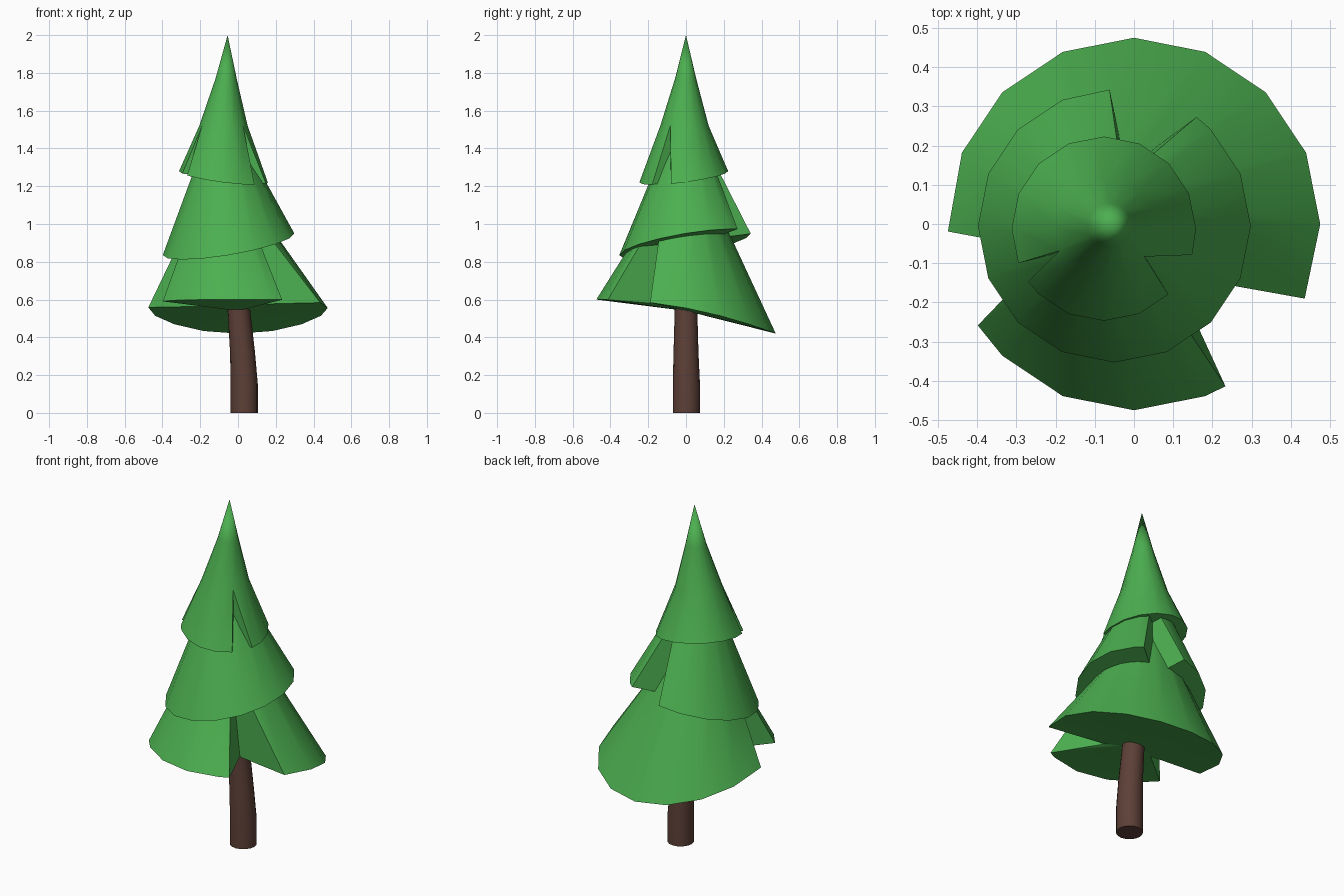
import bpy, bmesh
from math import sin, cos, radians

if "Cube" in bpy.data.objects:
    bpy.data.objects.remove(bpy.data.objects["Cube"])


def material(name, rgb):
    m = bpy.data.materials.new(name)
    m.diffuse_color = (*rgb, 1)
    m.use_nodes = True
    m.node_tree.nodes["Principled BSDF"].inputs["Base Color"].default_value = m.diffuse_color
    return m


GREEN = material("needles_green", (0.072, 0.429, 0.08))
BROWN = material("bark_brown", (0.109, 0.051, 0.038))


def loft(name, rings, mat, cap_centre):
    """Skin equal-length vertex rings, fan-cap the first, merge coincident points."""
    bm = bmesh.new()
    vs = [[bm.verts.new(p) for p in ring] for ring in rings]
    n = len(vs[0])
    c = bm.verts.new(cap_centre)
    for i in range(n):
        j = (i + 1) % n
        bm.faces.new((c, vs[0][j], vs[0][i]))
        for lo, hi in zip(vs, vs[1:]):
            bm.faces.new((lo[i], lo[j], hi[j], hi[i]))
    bmesh.ops.remove_doubles(bm, verts=bm.verts, dist=0.0005)
    bmesh.ops.recalc_face_normals(bm, faces=bm.faces)
    me = bpy.data.meshes.new(name)
    bm.to_mesh(me)
    bm.free()
    me.materials.append(mat)
    ob = bpy.data.objects.new(name, me)
    bpy.context.collection.objects.link(ob)
    bpy.ops.object.select_all(action='DESELECT')
    ob.select_set(True)
    bpy.context.view_layer.objects.active = ob
    bpy.ops.object.shade_smooth_by_angle(angle=radians(38))
    return ob


def circle_point(cx, cy, r, z, a):
    return (cx + r * cos(radians(a)), cy + r * sin(radians(a)), z)


def tier(name, centre, r, rim_z, upper, notches, cap_z):
    """Skirt of needles; each notch is (start, top angle, end, inner xy)."""
    # columns: rim angle, angle on the upper rings, optional pulled-in rim point
    cols = [(k * 22.5, k * 22.5, None) for k in range(16)
            if not any(a - 3.5 < k * 22.5 < b + 3.5 for a, t, b, p in notches)]
    for a, t, b, p in notches:
        cols += [(a, t, None), ((a + b) / 2, t, p), (b, t, None)]
    cols.sort(key=lambda col: col[0])
    rim = []
    for a, t, p in cols:
        x, y, _ = circle_point(*centre, r, 0, a)
        if p:
            x, y = p
        rim.append((x, y, rim_z((x - centre[0]) / r, (y - centre[1]) / r)))
    rings = [rim] + [[circle_point(*u, t) for a, t, p in cols] for u in upper]
    loft(name, rings, GREEN, (*centre, cap_z))


# trunk, leaning slightly
trunk = [(0.033, 0.002, 0.072, 0), (0.033, 0.002, 0.072, 0.15),
         (0.024, 0, 0.066, 0.32), (0.005, 0, 0.06, 0.54), (0, 0, 0.055, 0.7)]
loft("trunk", [[circle_point(*s, k * 22.5) for k in range(16)] for s in trunk]
     + [[(0, 0, 0.7)] * 16], BROWN, (0.033, 0.002, 0))

# bottom, middle and top tiers of branches
tier("lower_branches", (0, 0), 0.475,
     lambda x, y: 0.555 - 0.09 * y - 0.045 * y * y,
     [(-0.07, 0, 0.16, 1.1), (-0.07, 0, 0, 1.45)],
     [(182.3, 205, 213, (-0.16, -0.055)), (299.4, 312, 336.4, (0.10, -0.125))],
     0.54)
tier("middle_branches", (-0.05, -0.005), 0.348,
     lambda x, y: 0.893 + 0.057 * x + 0.058 * y,
     [(-0.07, 0, 0.12, 1.4), (-0.07, 0, 0, 1.65)],
     [(53, 70, 92, (-0.02, 0.14))], 0.893)
tier("upper_branches", (-0.077, -0.012), 0.235,
     lambda x, y: 1.25 + 0.03 * (y - x),
     [(-0.077, -0.008, 0.128, 1.52), (-0.063, -0.002, 0.056, 1.77), (-0.055, 0, 0, 2.0)],
     [(202, 208, 215, (-0.197, -0.075)), (314.5, 324, 343.5, (0.03, -0.082))],
     1.25)
